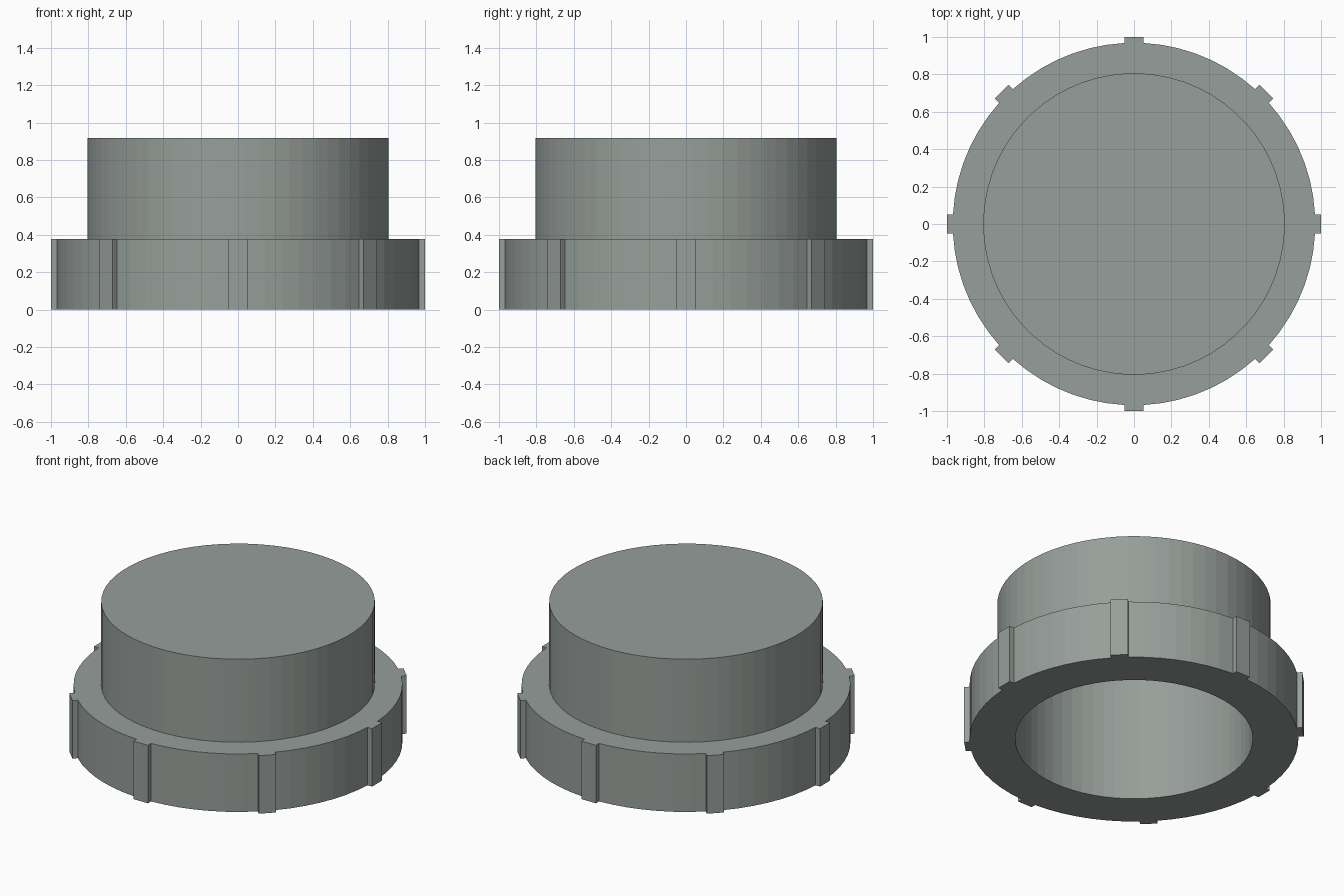
import bpy, bmesh, math
from mathutils import Vector

if "Cube" in bpy.data.objects:
    bpy.data.objects.remove(bpy.data.objects["Cube"])

RIBS, ARC = 8, 7                 # grip ribs, and wall facets between two ribs
R_FLANGE, R_TIP, R_PLUG, R_BORE = 0.969, 1.0, 0.806, 0.70
Z_FLANGE, Z_TOP, Z_BORE = 0.377, 0.917, 0.82
HALF = math.asin(0.0515 / R_FLANGE)  # half angle covered by one rib

# Angles: one facet per rib, then evenly spaced facets to the next rib
step = (2 * math.pi / RIBS - 2 * HALF) / ARC
angles = [k * 2 * math.pi / RIBS + a
          for k in range(RIBS)
          for a in [-HALF] + [HALF + i * step for i in range(ARC)]]
n = len(angles)

bm = bmesh.new()


def ring(r, z):
    return [bm.verts.new((r * math.cos(a), r * math.sin(a), z)) for a in angles]


# Turned body: bore, underside, flange wall, shoulder, plug wall
profile = [(R_BORE, Z_BORE), (R_BORE, 0), (R_FLANGE, 0),
           (R_FLANGE, Z_FLANGE), (R_PLUG, Z_FLANGE), (R_PLUG, Z_TOP)]
rings = [ring(r, z) for r, z in profile]
rib_faces = []
for row, (a, b) in enumerate(zip(rings, rings[1:])):
    for i in range(n):
        j = (i + 1) % n
        f = bm.faces.new((a[i], a[j], b[j], b[i]))
        if row == 2 and i % (ARC + 1) == 0:
            rib_faces.append(f)

# Closed top and bore ceiling
bm.faces.new(rings[-1])
bm.faces.new(rings[0][::-1])
bm.normal_update()

# Grip ribs pushed straight out of the flange wall
offset = R_TIP - R_FLANGE * math.cos(HALF)
for f in bmesh.ops.extrude_discrete_faces(bm, faces=rib_faces)["faces"]:
    c = f.calc_center_median()
    out = Vector((c.x, c.y, 0)).normalized()
    bmesh.ops.translate(bm, verts=f.verts[:], vec=out * offset)

bmesh.ops.recalc_face_normals(bm, faces=bm.faces[:])
mesh = bpy.data.meshes.new("ribbed_cap")
bm.to_mesh(mesh)
bm.free()
cap = bpy.data.objects.new("ribbed_cap", mesh)
bpy.context.collection.objects.link(cap)

# Dark grey-green plastic
plastic = bpy.data.materials.new("dark_plastic")
plastic.diffuse_color = (0.31, 0.345, 0.325, 1)
plastic.use_nodes = True
plastic.node_tree.nodes["Principled BSDF"].inputs["Base Color"].default_value = plastic.diffuse_color
mesh.materials.append(plastic)
